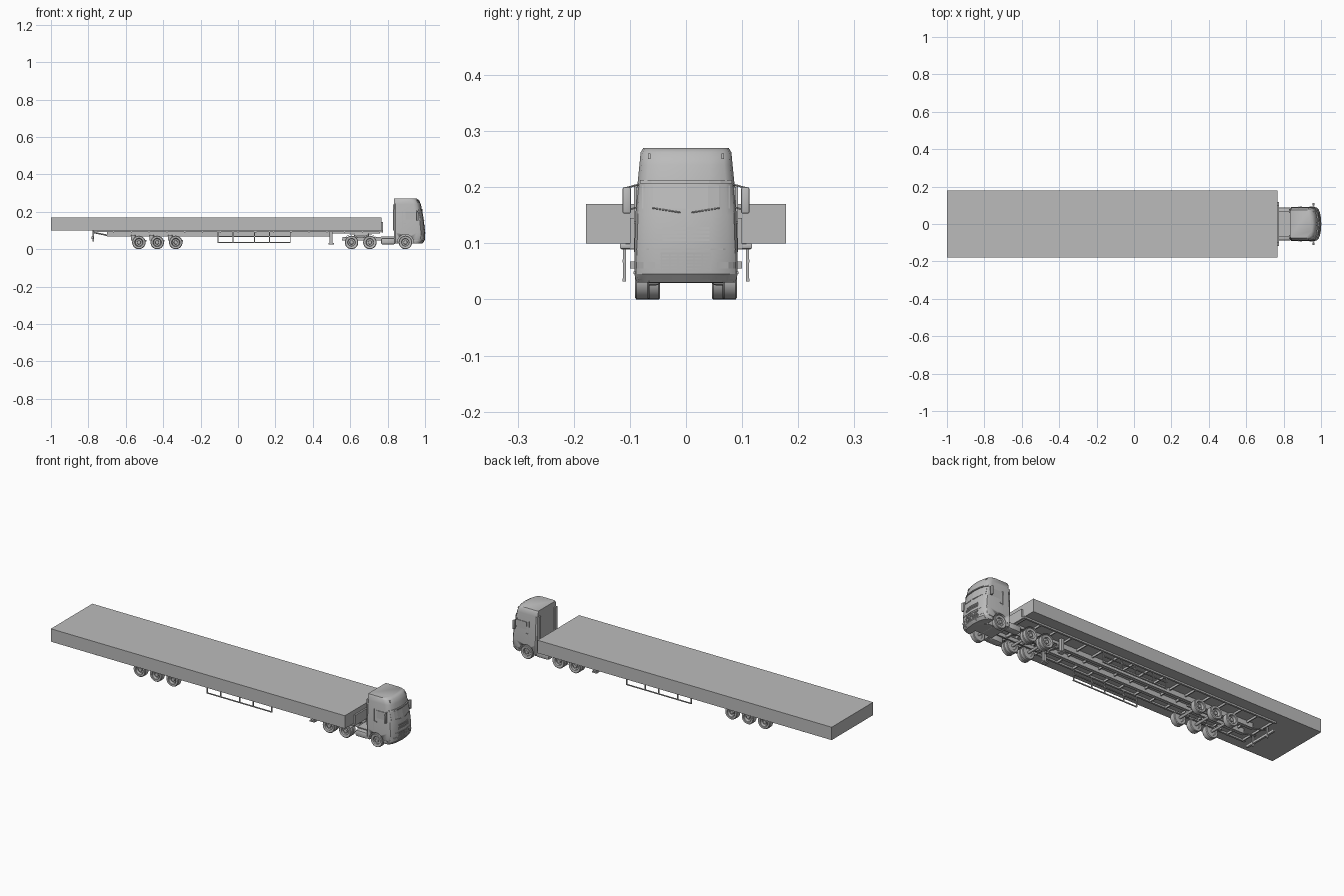
import bpy, bmesh, math
from mathutils import Vector, Matrix

cube = bpy.data.objects.get("Cube")
if cube:
    bpy.data.objects.remove(cube, do_unlink=True)

grey = bpy.data.materials.new("plain_grey")
grey.use_nodes = True
grey.diffuse_color = (0.5, 0.5, 0.5, 1)
grey.node_tree.nodes["Principled BSDF"].inputs["Base Color"].default_value = (0.5, 0.5, 0.5, 1)


def finish(name, bm, smooth=False):
    bmesh.ops.recalc_face_normals(bm, faces=bm.faces)
    mesh = bpy.data.meshes.new(name)
    bm.to_mesh(mesh)
    bm.free()
    mesh.materials.append(grey)
    ob = bpy.data.objects.new(name, mesh)
    bpy.context.collection.objects.link(ob)
    if smooth:
        bpy.ops.object.select_all(action='DESELECT')
        ob.select_set(True)
        bpy.context.view_layer.objects.active = ob
        bpy.ops.object.shade_smooth_by_angle(angle=math.radians(35))
    return ob


def box(name, x, y, z, bevel=0):
    """Box from three (low, high) ranges."""
    bm = bmesh.new()
    bmesh.ops.create_cube(bm, size=1)
    for v in bm.verts:
        v.co = [(a + b) / 2 + c * (b - a) for (a, b), c in zip((x, y, z), v.co)]
    if bevel:
        bmesh.ops.bevel(bm, geom=bm.edges[:], offset=bevel, segments=2, affect='EDGES', profile=0.5)
    return finish(name, bm, bevel > 0)


def pair(name, x, y, z, bevel=0):
    """Left and right copies of a box."""
    box("left_" + name, x, y, z, bevel)
    box("right_" + name, x, (-y[1], -y[0]), z, bevel)


def rod(name, p, q, r, sides=12):
    p, q = Vector(p), Vector(q)
    bm = bmesh.new()
    turn = (q - p).to_track_quat('Z', 'Y').to_matrix().to_4x4()
    bmesh.ops.create_cone(bm, cap_ends=True, segments=sides, radius1=r, radius2=r,
                          depth=(q - p).length, matrix=Matrix.Translation((p + q) / 2) @ turn)
    return finish(name, bm, True)


def wheel(name, x, side, inner, outer, r=0.036, dish=0.5):
    """Lathed tyre, rim and hub; profile is (radius share, width share)."""
    profile = [(0, .1), (.55, .1), (.6, 0), (.92, 0), (1, .12), (1, .88), (.92, 1), (.64, 1),
               (.58, .94), (.52, dish), (.3, dish), (.26, dish + .3), (0, dish + .3)]
    bm = bmesh.new()
    verts = [bm.verts.new((x + p * r, side * (inner + w * (outer - inner)), r)) for p, w in profile]
    edges = [bm.edges.new(e) for e in zip(verts, verts[1:])]
    bmesh.ops.spin(bm, geom=verts + edges, cent=(x, 0, r), axis=(0, 1, 0), angle=math.tau,
                   steps=28, use_merge=True)
    bmesh.ops.remove_doubles(bm, verts=bm.verts, dist=1e-5)
    finish(name, bm, True)


# Cab shell: (height, front x, half width), with rounded plan corners
levels = [(.03, .984, .088), (.045, .997, .092), (.09, 1, .092), (.15, .994, .09),
          (.2, .985, .087), (.24, .978, .083), (.262, .968, .081), (.27, .955, .076)]
corner = [(0, 0), (.004, .5), (.012, .82), (.022, .95), (.04, 1)]


def mix(table, t, col):
    for a, b in zip(table, table[1:]):
        if t <= b[0]:
            return a[col] + (b[col] - a[col]) * (t - a[0]) / (b[0] - a[0])
    return table[-1][col]


def front_x(y, z):
    share = min(abs(y) / mix(levels, z, 2), 1)
    return mix(levels, z, 1) - mix([(s, d) for d, s in corner], share, 1)


bm = bmesh.new()
rings = []
for z, xf, hw in levels:
    half = [(xf - d, s * hw) for d, s in corner] + [(.842, hw), (.835, hw * .93)]
    ring = [(x, y) for x, y in half] + [(x, -y) for x, y in reversed(half[1:])]
    rings.append([bm.verts.new((x, y, z)) for x, y in ring])
for a, b in zip(rings, rings[1:]):
    for i in range(len(a)):
        j = (i + 1) % len(a)
        bm.faces.new((a[i], a[j], b[j], b[i]))
bm.faces.new(rings[0])
bm.faces.new(rings[-1])
cab = finish("cab_shell", bm, True)

# Wheel arches cut from the cab
for s in (-1, 1):
    cutter = rod("arch_cutter", (.895, s * .045, .036), (.895, s * .12, .036), .043, 32)
    cutter.hide_render = True
    mod = cab.modifiers.new("arch", 'BOOLEAN')
    mod.operation, mod.solver, mod.object = 'DIFFERENCE', 'EXACT', cutter
    bpy.context.view_layer.objects.active = cab
    bpy.ops.object.modifier_apply(modifier=mod.name)
    bpy.data.objects.remove(cutter, do_unlink=True)


def panel(name, y, z, out=.002, n=8):
    """Plate that follows the curved cab front."""
    bm = bmesh.new()
    cols = []
    for i in range(n + 1):
        py = y[0] + (y[1] - y[0]) * i / n
        cols.append([bm.verts.new((front_x(py, pz) + d, py, pz))
                     for pz, d in ((z[0], -.003), (z[0], out), (z[1], out), (z[1], -.003))])
    for a, b in zip(cols, cols[1:]):
        for i in range(4):
            j = (i + 1) % 4
            bm.faces.new((a[i], b[i], b[j], a[j]))
    bm.faces.new(cols[0])
    bm.faces.new(cols[-1])
    finish(name, bm)


# Cab front details
panel("windscreen", (-.078, .078), (.162, .203), .001)
panel("sun_visor", (-.082, .082), (.207, .213), .006)
panel("bumper_edge", (-.088, .088), (.088, .091))
panel("lower_bumper", (-.085, .085), (.03, .036))
panel("number_plate", (-.025, .025), (.031, .042))
for i in range(4):
    panel("upper_grille_bar", (-.042, .042), (.104 + i * .007, .108 + i * .007))
for i in range(6):
    panel("lower_grille_bar", (-.045, .045), (.05 + i * .006, .0535 + i * .006))
for i in range(7):
    y = (i - 3) * .0145
    panel("grille_upright", (y - .001, y + .001), (.05, .083), .0015, 1)
for s in (-1, 1):
    def span(a, b):
        return tuple(sorted((s * a, s * b)))
    panel("headlight", span(.055, .088), (.055, .067))
    panel("fog_light", span(.055, .075), (.034, .042))
    panel("roof_lamp", span(.063, .068), (.25, .26), .004, 1)
    rod("wiper", (front_x(.01, .155) + .003, s * .01, .155),
        (front_x(.06, .163) + .003, s * .06, .163), .0012, 6)
    # Mirrors on arms
    box("mirror", (.955, .966), span(.098, .113), (.153, .2), .003)
    for z in (.165, .205):
        rod("mirror_arm", (.955, s * .084, z), (.96, s * .106, z - .006), .0015, 6)

# Cab sides
pair("side_window", (.895, .955), (.08, .0895), (.158, .2))
pair("door_handle", (.885, .898), (.088, .093), (.135, .14))
pair("door_edge", (.88, .882), (.086, .0925), (.085, .205))
pair("cab_step", (.938, .965), (.085, .094), (.045, .05))
pair("rear_fairing", (.828, .838), (.06, .08), (.1, .24))

# Tractor chassis
pair("tractor_rail", (.56, .94), (.024, .032), (.045, .065))
for x in (.57, .66, .76, .82):
    box("tractor_cross", (x - .005, x + .005), (-.026, .026), (.048, .062))
box("catwalk", (.765, .838), (-.07, .07), (.064, .069))
pair("fuel_tank", (.765, .84), (.045, .088), (.025, .06), .008)
box("fifth_wheel", (.62, .7), (-.04, .04), (.068, .085), .004)
box("engine", (.85, .95), (-.035, .035), (.03, .07))
box("tail_bar", (.555, .56), (-.08, .08), (.045, .055))

# Wheels and axles
trailer_axles = (-.53, -.432, -.333)
for x in trailer_axles + (.607, .705, .895):
    rod("axle", (x, -.07, .036), (x, .07, .036), .007)
    for s, side in ((-1, "right_"), (1, "left_")):
        if x == .895:
            wheel(side + "front_wheel", x, s, .066, .091, dish=.68)
        elif x > 0:
            wheel(side + "drive_outer_wheel", x, s, .069, .091)
            wheel(side + "drive_inner_wheel", x, s, .046, .068)
        else:
            wheel(side + "trailer_wheel", x, s, .058, .091)
            rod("air_spring", (x - .03, s * .04, .045), (x - .03, s * .04, .075), .012)
            box("trailing_arm", (x - .035, x + .04), (s * .04 - .005, s * .04 + .005), (.04, .048))

# Drive wheel mudguards
for x in (.607, .705):
    for s in (-1, 1):
        bm = bmesh.new()
        arc = []
        for i in range(9):
            a = math.radians(35 + 110 * i / 8)
            arc.append([bm.verts.new((x + r * math.cos(a), s * y, .036 + r * math.sin(a)))
                        for r, y in ((.041, .045), (.041, .092), (.043, .092), (.043, .045))])
        for a, b in zip(arc, arc[1:]):
            for i in range(4):
                j = (i + 1) % 4
                bm.faces.new((a[i], b[i], b[j], a[j]))
        bm.faces.new(arc[0])
        bm.faces.new(arc[-1])
        finish("mudguard", bm, True)

# Load deck
box("load_deck", (-1, .767), (-.178, .178), (.1, .17))

# Trailer frame
pair("main_beam", (-.7, .5), (.03, .036), (.07, .1))
pair("beam_flange", (-.7, .5), (.025, .041), (.068, .072))
pair("gooseneck_beam", (.49, .76), (.03, .036), (.085, .1))
pair("side_rail", (-.775, .775), (.108, .118), (.091, .1))
for i in range(17):
    x = -.76 + i * .095
    box("cross_member", (x - .003, x + .003), (-.115, .115), (.089, .1))
box("headboard", (.767, .776), (-.1, .1), (.09, .145))
pair("headboard_foot", (.765, .776), (.09, .118), (.09, .1), .003)

# Rear underrun bar
box("rear_bar", (-.782, -.772), (-.1, .1), (.055, .068))
pair("rear_post", (-.778, -.77), (.05, .056), (.04, .1))
for s in (-1, 1):
    rod("rear_brace", (-.775, s * .033, .09), (-.69, s * .033, .072), .004, 8)

# Side guards
for z in (.032, .066):
    pair("guard_rail", (-.11, .282), (.108, .113), (z, z + .005))
for x in (-.11, -.03, .085, .165, .277):
    pair("guard_post", (x, x + .005), (.107, .112), (.032, .095))

# Landing legs
pair("landing_leg", (.49, .506), (.055, .071), (.032, .1))
pair("landing_foot", (.484, .512), (.05, .076), (.025, .032))
rod("landing_shaft", (.498, -.06, .075), (.498, .06, .075), .003, 8)
